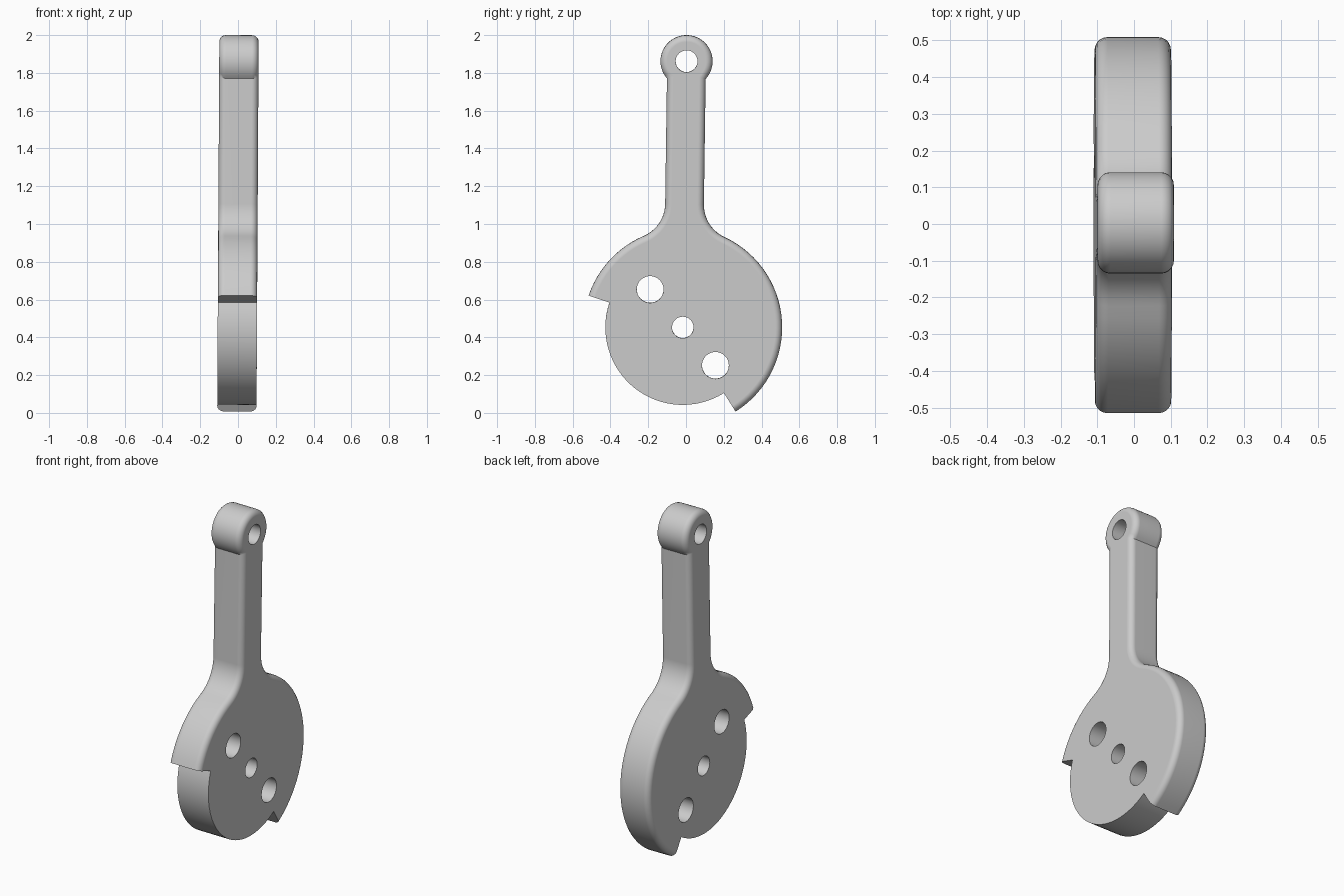
import bpy, bmesh
from math import radians, cos, sin, acos, degrees
from mathutils import Matrix, Vector

cube = bpy.data.objects.get("Cube")
if cube:
    bpy.data.objects.remove(cube, do_unlink=True)

HALF = 0.104                 # half thickness along x
R_IN, R_OUT = 0.41, 0.526    # stepped disc radii
R_FIL, NECK = 0.187, 0.1025  # neck fillet radius, neck half width
R_EYE, EYE_Z = 0.138, 1.409  # eye ring at the top
ROUND = 0.035

# Local frame has the disc hub at the origin; the whole part leans a little
PLACE = (Matrix.Translation((-0.0035, -0.017, 0.453))
         @ Matrix.Rotation(radians(-0.81), 4, "X")
         @ Matrix.Rotation(radians(0.33), 4, "Y"))


def arc(cy, cz, r, a0, a1, n):
    """Points on an arc in the y-z plane, angles in degrees."""
    steps = [radians(a0 + (a1 - a0) * i / n) for i in range(n + 1)]
    return [(cy + r * cos(a), cz + r * sin(a)) for a in steps]


def smooth(obj, angle=30):
    bpy.ops.object.select_all(action="DESELECT")
    obj.select_set(True)
    bpy.context.view_layer.objects.active = obj
    bpy.ops.object.shade_smooth_by_angle(angle=radians(angle))


# Outline: inner arc, outer arc, fillet, eye, fillet, outer arc
fil_y = NECK + R_FIL
fil_ang = degrees(acos(fil_y / (R_OUT + R_FIL)))
fil_z = (R_OUT + R_FIL) * sin(radians(fil_ang))
eye_ang = degrees(acos(NECK / R_EYE))
inner = arc(0, 0, R_IN, 162.1, 302.9, 32)
outer = arc(0, 0, R_OUT, -57.1, fil_ang, 30)
outer += arc(fil_y, fil_z, R_FIL, 180 + fil_ang, 180, 10)[1:]
outer += arc(0, EYE_Z, R_EYE, -eye_ang, 180 + eye_ang, 32)
outer += arc(-fil_y, fil_z, R_FIL, 0, -fil_ang, 10)
outer += arc(0, 0, R_OUT, 180 - fil_ang, 162.1, 12)[1:]

# Extrude the outline and round only the outer contour
bm = bmesh.new()
loops = [[bm.verts.new((x, y, z)) for y, z in inner + outer] for x in (-HALF, HALF)]
count = len(loops[0])
bm.faces.new(loops[0])
bm.faces.new(loops[1])
for i in range(count):
    j = (i + 1) % count
    bm.faces.new((loops[0][i], loops[0][j], loops[1][j], loops[1][i]))
bmesh.ops.recalc_face_normals(bm, faces=bm.faces)
rim = [bm.edges.get((loop[i], loop[i + 1]))
       for loop in loops for i in range(len(inner), count - 1)]
bmesh.ops.bevel(bm, geom=rim, offset=ROUND, offset_type="OFFSET", segments=5,
                profile=0.5, affect="EDGES", clamp_overlap=False)
bmesh.ops.recalc_face_normals(bm, faces=bm.faces)
mesh = bpy.data.meshes.new("lever_plate")
bm.to_mesh(mesh)
bm.free()
lever = bpy.data.objects.new("lever_plate", mesh)
bpy.context.collection.objects.link(lever)

# Plain grey material
grey = bpy.data.materials.new("light_grey")
grey.use_nodes = True
colour = (0.6, 0.6, 0.6, 1)
grey.diffuse_color = colour
grey.node_tree.nodes["Principled BSDF"].inputs["Base Color"].default_value = colour
mesh.materials.append(grey)

# Drilled holes: hub, two opposite holes, and the eye
a = radians(131.5)
side = Vector((cos(a), sin(a))) * 0.265
holes = [(0, 0, 0.057), (side.x, side.y, 0.071),
         (-side.x, -side.y, 0.071), (0, EYE_Z, 0.058)]
for y, z, r in holes:
    bpy.ops.mesh.primitive_cylinder_add(vertices=32, radius=r, depth=1,
                                        location=(0, y, z),
                                        rotation=(0, radians(90), 0))
    cutter = bpy.context.object
    cutter.name = "hole_cutter"
    cutter.hide_render = True
    cut = lever.modifiers.new("hole", "BOOLEAN")
    cut.operation = "DIFFERENCE"
    cut.solver = "EXACT"
    cut.object = cutter
    bpy.context.view_layer.objects.active = lever
    bpy.ops.object.modifier_apply(modifier=cut.name)
    bpy.data.objects.remove(cutter, do_unlink=True)

# Smooth rounded rim with flat side faces
lever.data.transform(PLACE)
smooth(lever)
weighted = lever.modifiers.new("flat_faces", "WEIGHTED_NORMAL")
weighted.keep_sharp = True
